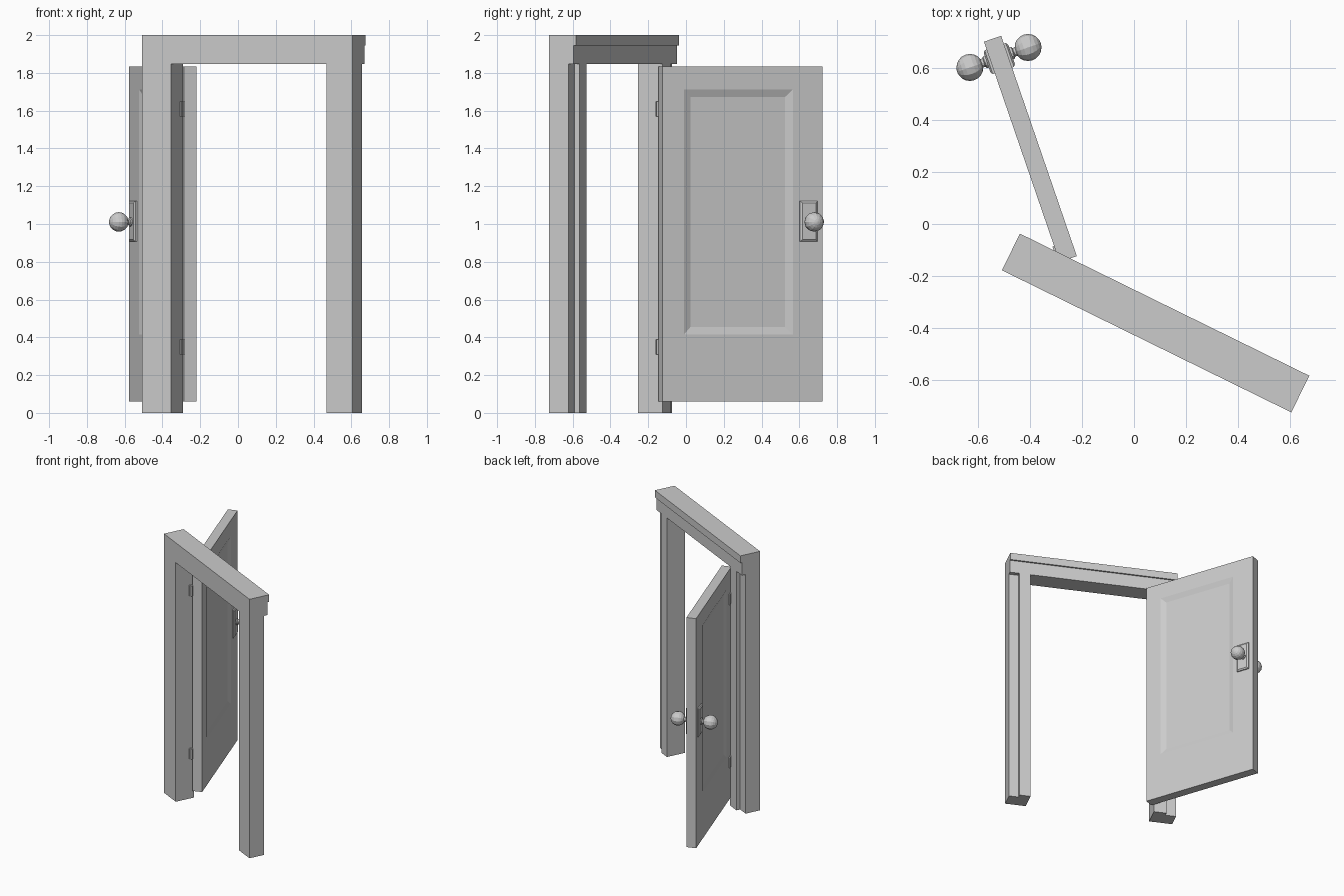
import bpy, bmesh
from math import radians, pi, cos, sin
from mathutils import Matrix, Vector

if "Cube" in bpy.data.objects:
    bpy.data.objects.remove(bpy.data.objects["Cube"])

# Local spaces: frame (x along width, y into depth), door (x from hinge to handle, y thickness)
FRAME = Matrix.Translation((-0.508, -0.178, 0)) @ Matrix.Rotation(radians(-26.15), 4, 'Z')
DOOR = Matrix.Translation((-0.253, -0.135, 0)) @ Matrix.Rotation(radians(108.96), 4, 'Z')


def loft(name, rings, matrix):
    """Skin a list of equal-sized point rings and cap both ends."""
    bm = bmesh.new()
    loops = [[bm.verts.new(p) for p in ring] for ring in rings]
    n = len(loops[0])
    for a, b in zip(loops, loops[1:]):
        for i in range(n):
            j = (i + 1) % n
            bm.faces.new((a[i], a[j], b[j], b[i]))
    bm.faces.new(loops[0][::-1])
    bm.faces.new(loops[-1])
    bmesh.ops.recalc_face_normals(bm, faces=bm.faces)
    mesh = bpy.data.meshes.new(name)
    bm.to_mesh(mesh)
    bm.free()
    ob = bpy.data.objects.new(name, mesh)
    ob.matrix_world = matrix
    bpy.context.collection.objects.link(ob)
    return ob


def rect(y, x0, x1, z0, z1):
    """Upright rectangle at depth y."""
    return [(x0, y, z0), (x1, y, z0), (x1, y, z1), (x0, y, z1)]


def box(name, x0, x1, y0, y1, z0, z1, matrix):
    return loft(name, [rect(y0, x0, x1, z0, z1), rect(y1, x0, x1, z0, z1)], matrix)


W, H = 1.24, 1.846          # frame width, opening height
BACK, OUTER = 0.145, 0.115  # depth of inner and outer post strips


def post(name, outer, inner):
    """L-section post, thinner on its outer side."""
    step = outer + (inner - outer) * 0.46
    section = [(outer, 0), (inner, 0), (inner, BACK), (step, BACK),
               (step, OUTER), (outer, OUTER)]
    loft(name, [[(x, y, z) for x, y in section] for z in (0, H)], FRAME)


# Door frame
post("left_post", 0, 0.171)
post("right_post", W, 1.087)
head = [(0, H), (BACK, H), (BACK, 1.945), (0.157, 1.945), (0.157, 2), (0, 2)]
loft("lintel", [[(x, y, z) for y, z in head] for x in (0, W)], FRAME)

# Door leaf with a sloped recessed panel on both sides
T, SINK, EDGE = 0.035, 0.013, 0.04
outer = (0, 0.896, 0.061, 1.834)
panel = (0.12, 0.73, 0.415, 1.713)
field = (panel[0] + EDGE, panel[1] - EDGE, panel[2] + EDGE, panel[3] - EDGE)
loft("door_leaf", [rect(-T + SINK, *field), rect(-T, *panel), rect(-T, *outer),
                   rect(T, *outer), rect(T, *panel), rect(T - SINK, *field)], DOOR)

# Hinges: one plate on the door face, one on the jamb
for label, z in (("lower", 0.308), ("upper", 1.568)):
    box(label + "_hinge_door_plate", -0.012, 0.065, T - 0.002, T + 0.007, z, z + 0.08, DOOR)
    box(label + "_hinge_jamb_plate", 0.170, 0.179, 0.105, 0.15, z, z + 0.08, FRAME)

# Handles: bevelled back plate and turned knob on each side
S, Z = 0.82, 1.011
BALL_R, BALL_C = 0.052, T + 0.083
profile = [(0.024, T + 0.010), (0.024, T + 0.022), (0.017, T + 0.026), (0.017, BALL_C - 0.048)]
profile += [(BALL_R * sin(a), BALL_C - BALL_R * cos(a))
            for a in (pi * k / 10 for k in range(2, 10))]
profile.append((0.004, BALL_C + BALL_R))
for label, side in (("outer", 1), ("inner", -1)):
    plate = (0.767, 0.864, 0.907, 1.122)
    lip = (0.777, 0.854, 0.917, 1.112)
    loft(label + "_handle_plate", [rect(side * (T - 0.002), *plate), rect(side * (T + 0.008), *plate),
                                   rect(side * (T + 0.015), *lip)], DOOR)
    loft(label + "_knob", [[(S + r * cos(2 * pi * i / 12), side * y, Z + r * sin(2 * pi * i / 12))
                            for i in range(12)] for r, y in profile], DOOR)
